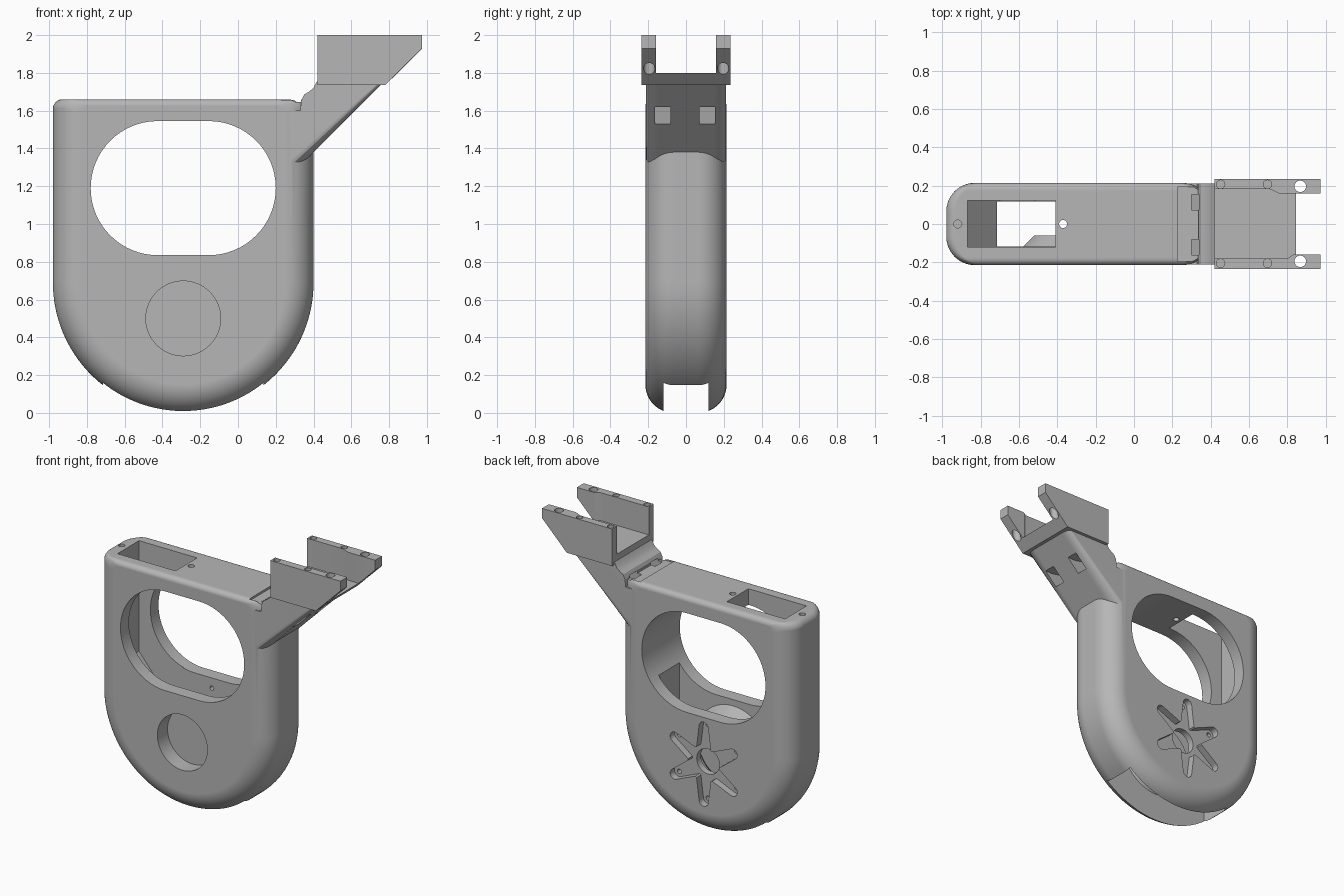
import bpy, bmesh
from math import sin, cos, pi, sqrt, radians

old = bpy.data.objects.get("Cube")
if old:
    bpy.data.objects.remove(old, do_unlink=True)

grey = bpy.data.materials.new("plain_grey")
grey.use_nodes = True
grey.diffuse_color = (0.47, 0.47, 0.47, 1)
grey.node_tree.nodes["Principled BSDF"].inputs["Base Color"].default_value = (0.47, 0.47, 0.47, 1)

CX = -0.29        # centre line of the housing
HALF = 0.215      # half thickness
HUB_Z = 0.5       # height of the hub axis


def make(name, bm):
    bmesh.ops.recalc_face_normals(bm, faces=bm.faces)
    me = bpy.data.meshes.new(name)
    bm.to_mesh(me)
    bm.free()
    me.materials.append(grey)
    ob = bpy.data.objects.new(name, me)
    bpy.context.collection.objects.link(ob)
    return ob


def loft(name, rings):
    """Closed skin through rings of equal length."""
    bm = bmesh.new()
    loops = [[bm.verts.new(p) for p in ring] for ring in rings]
    for a, b in zip(loops, loops[1:]):
        for i in range(len(a)):
            j = (i + 1) % len(a)
            bm.faces.new((a[i], a[j], b[j], b[i]))
    bm.faces.new(loops[0][::-1])
    bm.faces.new(loops[-1])
    return make(name, bm)


def prism(name, pts, axis, lo, hi):
    """Profile in xz pushed along y, or in xy pushed along z."""
    if axis == "y":
        return loft(name, [[(u, h, v) for u, v in pts] for h in (lo, hi)])
    return loft(name, [[(u, v, h) for u, v in pts] for h in (lo, hi)])


def arc(cx, cy, r, a0, a1, n):
    return [(cx + r * cos(radians(a0 + (a1 - a0) * i / n)),
             cy + r * sin(radians(a0 + (a1 - a0) * i / n))) for i in range(n + 1)]


def circle(cx, cy, r, n=32):
    return arc(cx, cy, r, 0, 360, n)[:-1]


def rect(x0, x1, y0, y1):
    return [(x0, y0), (x1, y0), (x1, y1), (x0, y1)]


def combine(target, other, op):
    bpy.context.view_layer.objects.active = target
    mod = target.modifiers.new("bool", "BOOLEAN")
    mod.operation = op
    mod.solver = "EXACT"
    mod.object = other
    bpy.ops.object.modifier_apply(modifier=mod.name)
    bpy.data.objects.remove(other, do_unlink=True)


def cut(pts, axis, lo, hi):
    combine(housing, prism("cutter", pts, axis, lo, hi), "DIFFERENCE")


# Housing: rounded-bottom slab, large fillet on sides, small one on the top
def outline(y):
    t = max(0, (abs(y) - 0.065) / 0.15)
    s = max(0, (abs(y) - 0.18) / 0.035)
    r = 0.69 - 0.15 * (1 - sqrt(max(0, 1 - t * t)))
    top = 1.66 - 0.035 * (1 - sqrt(max(0, 1 - s * s)))
    c = 0.05
    pts = arc(CX, 0.69, r, 180, 360, 64)
    pts += arc(CX + r - c, top - c, c, 0, 90, 6)
    pts += arc(CX - r + c, top - c, c, 90, 180, 6)
    return [(x, y, z) for x, z in pts]


half_ys = [0.065 + 0.15 * sin(pi / 2 * i / 14) for i in range(15)]
housing = loft("housing", [outline(y) for y in [-v for v in half_ys[::-1]] + half_ys])

# Sloping neck with softened lower edges
neck = prism("neck", [(0.2, 1.18), (0.755, 1.735), (0.755, 1.76), (0.44, 1.77), (0.415, 1.75),
                      (0.40, 1.72), (0.375, 1.70), (0.35, 1.685), (0.335, 1.655),
                      (0.33, 1.6), (0.2, 1.6)], "y", -0.212, 0.212)
bm = bmesh.new()
bm.from_mesh(neck.data)
low = [e for e in bm.edges if all(abs(v.co.x - v.co.z + 0.98) < 0.002 for v in e.verts)
       and abs(e.verts[0].co.y - e.verts[1].co.y) < 0.01]
bmesh.ops.bevel(bm, geom=low, offset=0.065, segments=8, profile=0.5, affect="EDGES")
bm.to_mesh(neck.data)
bm.free()
combine(housing, neck, "UNION")

# Bracket with two cheeks
bracket = prism("bracket", [(0.42, 1.735), (0.78, 1.735), (0.975, 1.93), (0.975, 2.0), (0.42, 2.0)],
                "y", -0.235, 0.235)
combine(housing, bracket, "UNION")
cut([(0.3, -0.18), (0.80, -0.18), (0.835, -0.158), (1.1, -0.158), (1.1, 0.158),
     (0.76, 0.158), (0.71, 0.182), (0.3, 0.182)], "z", 1.8, 2.2)

# Inner cavity open at the bottom, and the well open at the top
cut(rect(-0.715, 0.135, -0.118, 0.118), "z", -0.1, 1.08)
cut([(-0.87, 1.9), (-0.87, 0.87), (-0.70, 0.67), (-0.41, 0.95), (-0.41, 1.9)], "y", -0.12, 0.123)

# Chamfered boss inside the front wall
boss = loft("boss", [[(x, y, z) for x, z in circle(CX, HUB_Z, r, 64)]
                     for y, r in ((-0.15, 0.322), (-0.06, 0.232))])
combine(housing, boss, "UNION")

# Large window through both walls
mid, rad = 1.19, 0.355
cut(arc(-0.155 + 0.0, mid, rad, -90, 90, 32) + arc(-0.425, mid, rad, 90, 270, 32), "y", -0.5, 0.5)

# Round blind recess in the front
cut(circle(CX, HUB_Z, 0.198, 64), "y", -0.5, -0.10)

# Six-armed recess in the back, with screw holes and a hub hole
star = []
for k in range(6):
    a = 90 + 60 * k
    d, n = (cos(radians(a)), sin(radians(a))), (-sin(radians(a)), cos(radians(a)))
    def at(u, w):
        return (CX + u * d[0] + w * n[0], HUB_Z + u * d[1] + w * n[1])
    star.append(at(0.11, -0.056))
    star += arc(*at(0.265, 0), 0.036, a - 85, a + 85, 10)
    star.append(at(0.11, 0.056))
cut(star, "y", 0.165, 0.5)
cut(circle(CX, HUB_Z, 0.09), "y", 0.0, 0.5)
for k in range(6):
    a = radians(90 + 60 * k)
    cut(circle(CX + 0.262 * cos(a), HUB_Z + 0.262 * sin(a), 0.016, 16), "y", 0.05, 0.5)

# Groove behind the neck, and the two strap slots through it
cut(rect(0.228, 0.334, -0.195, 0.192), "z", 1.645, 1.72)
for y in (-0.122, 0.113):
    cut([(0.75, 1.53), (0.75, 1.62), (0.58, 1.62), (0.30, 1.668), (0.30, 1.62), (0.55, 1.53)],
        "y", y - 0.041, y + 0.041)

# Screw holes in the top and in the cheeks
cut(circle(-0.92, 0, 0.021, 20), "z", 1.55, 1.9)
cut(circle(-0.37, 0, 0.021, 20), "z", 1.4, 1.9)
for y in (-0.205, 0.207):
    for x in (0.452, 0.697):
        cut(circle(x, y, 0.022, 20), "z", 1.85, 2.2)
    cut(circle(0.868, y * 0.95, 0.03, 24), "z", 1.7, 2.2)

# Smooth fillets, crisp edges
bpy.ops.object.select_all(action="DESELECT")
housing.select_set(True)
bpy.context.view_layer.objects.active = housing
bpy.ops.object.shade_smooth_by_angle(angle=radians(30))
weighted = housing.modifiers.new("weighted_normals", "WEIGHTED_NORMAL")
weighted.keep_sharp = True
